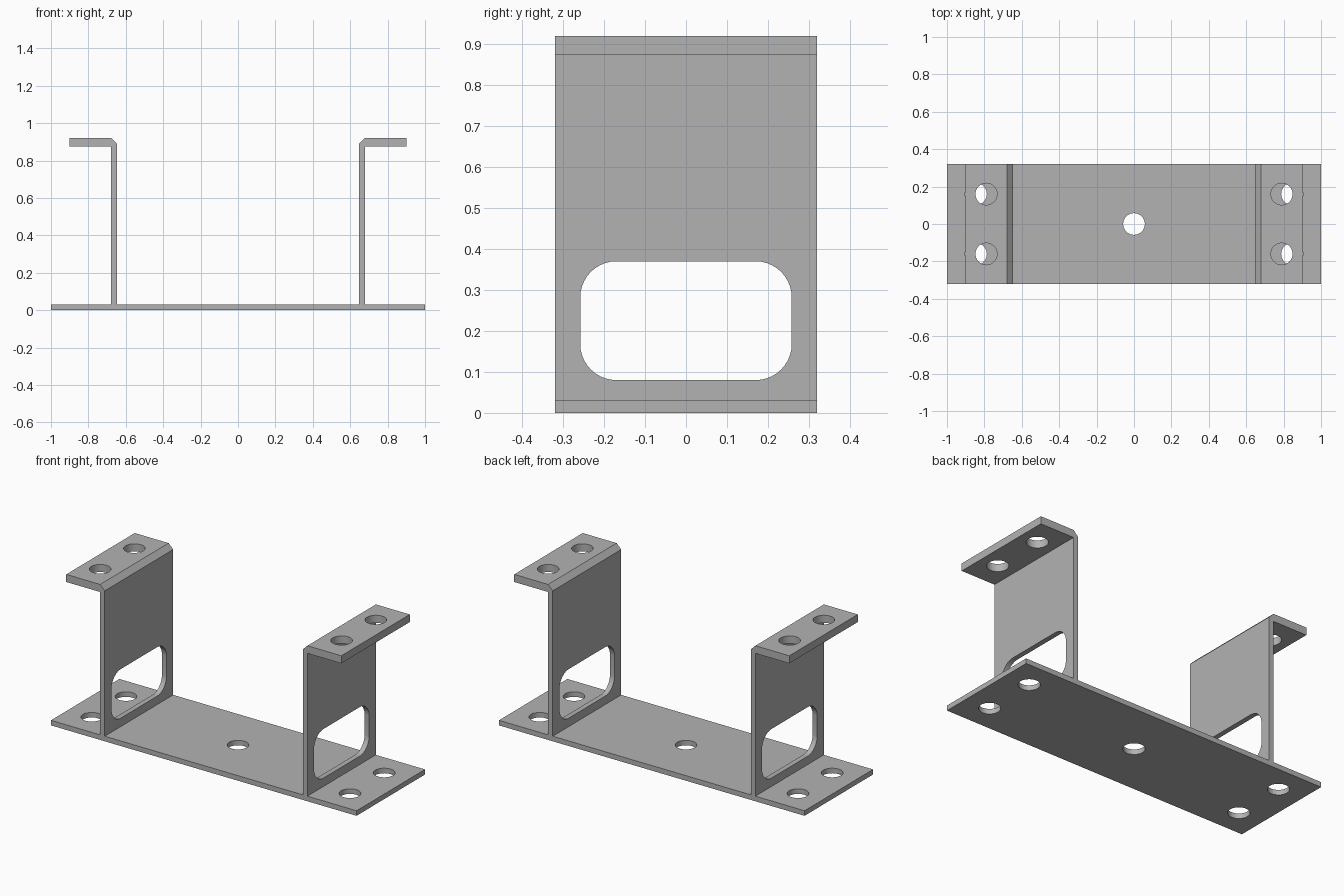
import bpy, bmesh, math
from mathutils import Vector

cube = bpy.data.objects.get("Cube")
if cube:
    bpy.data.objects.remove(cube, do_unlink=True)

DEPTH = 0.32          # half depth of every plate
BASE_T = 0.03         # base plate thickness
WALL_IN, WALL_OUT = 0.648, 0.678
TOP, FLANGE_Z = 0.92, 0.875
HOLE_R = 0.058

steel = bpy.data.materials.new("grey_steel")
steel.use_nodes = True
steel.diffuse_color = (0.45, 0.45, 0.45, 1)
steel.node_tree.nodes["Principled BSDF"].inputs["Base Color"].default_value = (0.45, 0.45, 0.45, 1)


def prism(bm, outline, offset):
    """Extrude a closed outline of 3D points along an offset."""
    face = bm.faces.new([bm.verts.new(p) for p in outline])
    moved = bmesh.ops.extrude_face_region(bm, geom=[face])["geom"]
    bmesh.ops.translate(bm, vec=offset, verts=[v for v in moved if isinstance(v, bmesh.types.BMVert)])
    bmesh.ops.recalc_face_normals(bm, faces=bm.faces)


def make_object(name, bm):
    mesh = bpy.data.meshes.new(name)
    bm.to_mesh(mesh)
    bm.free()
    mesh.materials.append(steel)
    obj = bpy.data.objects.new(name, mesh)
    bpy.context.collection.objects.link(obj)
    return obj


def hole(bm, x, y, z):
    """Round drill cutter through a horizontal plate."""
    ring = [(x + HOLE_R * math.cos(a), y + HOLE_R * math.sin(a), z - 0.05)
            for a in (math.tau * i / 40 for i in range(40))]
    prism(bm, ring, Vector((0, 0, 0.15)))


def window(bm, x, half_w, z0, z1, r):
    """Rounded rectangle cutter through an upright wall."""
    pts = []
    corners = [(half_w - r, z1 - r), (r - half_w, z1 - r), (r - half_w, z0 + r), (half_w - r, z0 + r)]
    for k, (cy, cz) in enumerate(corners):
        for i in range(11):
            a = math.pi / 2 * (k + i / 10)
            pts.append((x, cy + r * math.cos(a), cz + r * math.sin(a)))
    prism(bm, pts, Vector((0.1, 0, 0)))


def cut(obj, cutter_bm):
    """Subtract the cutter and bake the result into the mesh."""
    cutter = make_object(obj.name + "_cutter", cutter_bm)
    cutter.hide_render = True
    mod = obj.modifiers.new("holes", "BOOLEAN")
    mod.operation, mod.solver, mod.object = "DIFFERENCE", "EXACT", cutter
    graph = bpy.context.evaluated_depsgraph_get()
    baked = bpy.data.meshes.new_from_object(obj.evaluated_get(graph))
    obj.modifiers.clear()
    obj.data = baked
    bpy.data.objects.remove(cutter, do_unlink=True)
    # smooth only the round hole walls and window corners
    bpy.ops.object.select_all(action="DESELECT")
    obj.select_set(True)
    bpy.context.view_layer.objects.active = obj
    bpy.ops.object.shade_smooth_by_angle(angle=math.radians(30))


# Base plate with a centre hole and two holes at each end
bm = bmesh.new()
prism(bm, [(-1, -DEPTH, 0), (1, -DEPTH, 0), (1, DEPTH, 0), (-1, DEPTH, 0)], Vector((0, 0, BASE_T)))
base = make_object("base_plate", bm)
drills = bmesh.new()
hole(drills, 0, 0, 0)
for sx in (-1, 1):
    for sy in (-1, 1):
        hole(drills, sx * 0.845, sy * 0.16, 0)
cut(base, drills)

# Upright brackets: thin wall, chamfered bend and thicker outward flange
profile = [(WALL_IN, BASE_T), (WALL_OUT, BASE_T), (WALL_OUT, FLANGE_Z), (0.9, FLANGE_Z),
           (0.9, TOP), (WALL_OUT, TOP), (WALL_IN, TOP - 0.03)]
for name, side in (("left_bracket", 1), ("right_bracket", -1)):
    bm = bmesh.new()
    prism(bm, [(side * x, -DEPTH, z) for x, z in profile], Vector((0, 2 * DEPTH, 0)))
    bracket = make_object(name, bm)
    cutters = bmesh.new()
    for sy in (-1, 1):
        hole(cutters, side * 0.79, sy * 0.16, FLANGE_Z)
    window(cutters, side * 0.663 - 0.05, 0.258, 0.08, 0.37, 0.088)
    cut(bracket, cutters)
